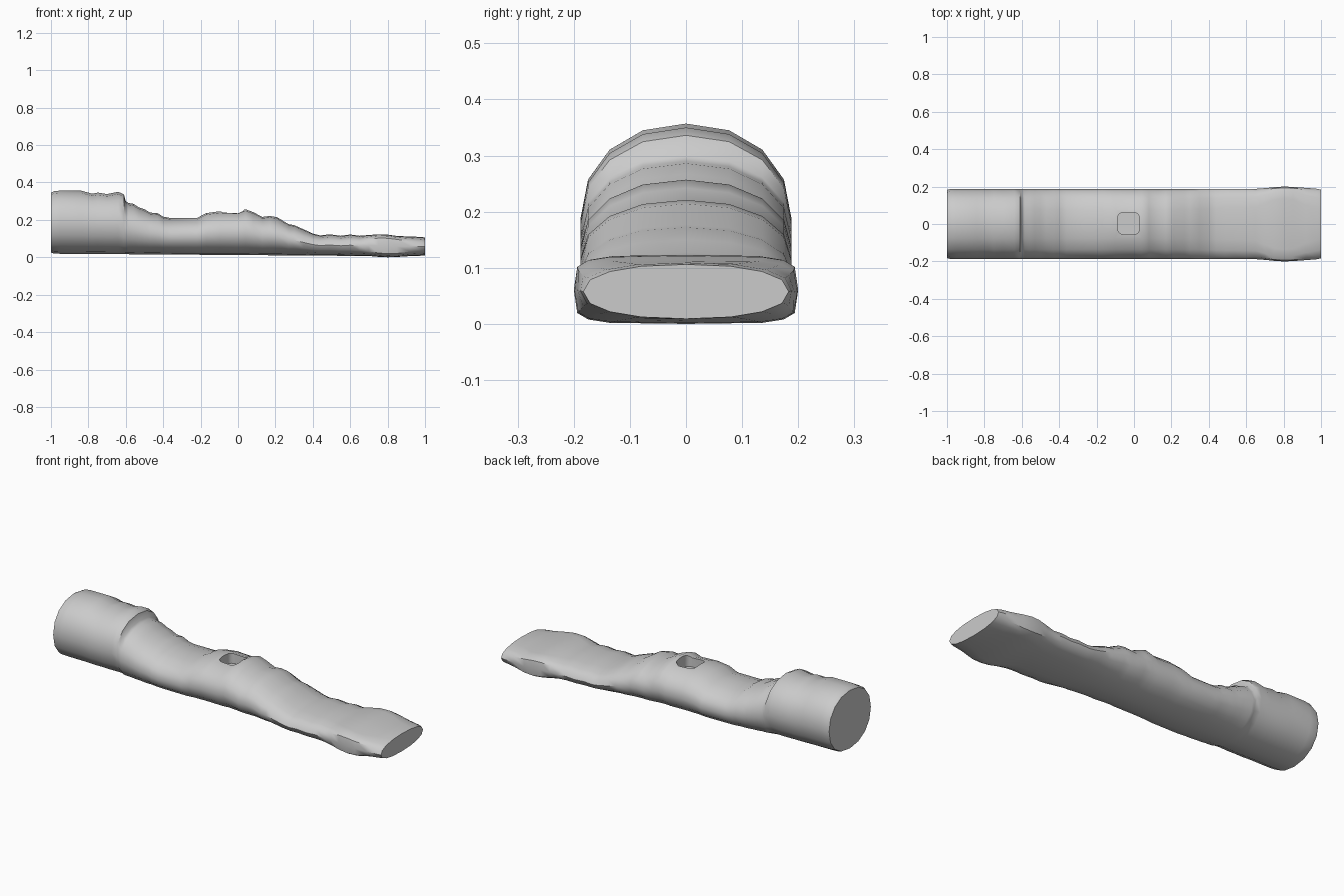
import bpy
import bmesh
from math import sin, cos, pi, copysign

default = bpy.data.objects.get("Cube")
if default:
    bpy.data.objects.remove(default, do_unlink=True)

SIDES = 16

# Top outline along the length: (x, height)
TOP = [(-1, .345), (-.985, .353), (-.95, .357), (-.84, .357), (-.78, .34),
       (-.75, .346), (-.7, .338), (-.64, .35), (-.61, .336), (-.6, .3),
       (-.585, .29), (-.56, .286), (-.53, .267), (-.5, .257), (-.47, .239),
       (-.43, .236), (-.4, .217), (-.36, .21), (-.22, .21), (-.17, .236),
       (-.1, .246), (0, .241), (.04, .257), (.08, .242), (.13, .216),
       (.17, .221), (.21, .214), (.27, .177), (.3, .172), (.35, .15),
       (.4, .127), (.44, .117), (.49, .123), (.55, .115), (.6, .122),
       (.65, .115), (.7, .119), (.75, .123), (.8, .121), (.85, .114),
       (.92, .111), (.98, .109), (1, .106)]
# Underside, half width and squareness of the section along the length
BOTTOM = [(-1, .025), (-.98, .019), (-.4, .015), (.7, .007), (.78, 0), (.83, 0), (.9, .006), (1, .009)]
WIDTH = [(-1, .182), (-.98, .188), (.67, .188), (.72, .194), (.78, .2), (.83, .2), (.92, .193), (.98, .188), (1, .183)]
SQUARE = [(-1, 2.15), (.3, 2.15), (.66, 2.6), (.77, 5), (.84, 5), (.92, 3), (1, 2.3)]


def sample(curve, x):
    for (x0, v0), (x1, v1) in zip(curve, curve[1:]):
        if x <= x1:
            return v0 + (v1 - v0) * (x - x0) / (x1 - x0)
    return curve[-1][1]


def power(value, n):
    return copysign(abs(value) ** (2 / n), value) if abs(value) > 1e-6 else 0.0


def section(bm, x, top):
    low, wide, n = (sample(c, x) for c in (BOTTOM, WIDTH, SQUARE))
    mid, half = (top + low) / 2, (top - low) / 2
    angles = [2 * pi * i / SIDES for i in range(SIDES)]
    return [bm.verts.new((x, wide * power(cos(a), n), mid + half * power(sin(a), n)))
            for a in angles]


def finish(bm, name):
    bmesh.ops.recalc_face_normals(bm, faces=bm.faces)
    mesh = bpy.data.meshes.new(name)
    bm.to_mesh(mesh)
    bm.free()
    obj = bpy.data.objects.new(name, mesh)
    bpy.context.collection.objects.link(obj)
    return obj


# Carved body lofted through the sections, capped at both ends
bm = bmesh.new()
rings = [section(bm, x, top) for x, top in TOP]
for a, b in zip(rings, rings[1:]):
    for i in range(SIDES):
        j = (i + 1) % SIDES
        bm.faces.new((a[i], a[j], b[j], b[i]))
bm.faces.new(rings[0])
bm.faces.new(rings[-1])
body = finish(bm, "carved_body")

# Rounded square socket in the top
bm = bmesh.new()
bmesh.ops.create_cube(bm, size=1)
bmesh.ops.scale(bm, vec=(.116, .116, .2), verts=bm.verts)
bmesh.ops.translate(bm, vec=(-.029, .003, .285), verts=bm.verts)
upright = [e for e in bm.edges if abs(e.verts[0].co.z - e.verts[1].co.z) > .1]
bmesh.ops.bevel(bm, geom=upright, offset=.028, segments=4, profile=.5, affect='EDGES')
cutter = finish(bm, "socket_cutter")
cutter.hide_render = True

cut = body.modifiers.new("socket", 'BOOLEAN')
cut.operation = 'DIFFERENCE'
cut.solver = 'EXACT'
cut.object = cutter

bpy.ops.object.select_all(action='DESELECT')
body.select_set(True)
bpy.context.view_layer.objects.active = body
bpy.ops.object.modifier_apply(modifier=cut.name)
bpy.data.objects.remove(cutter, do_unlink=True)
bpy.ops.object.shade_smooth_by_angle(angle=pi / 4)
